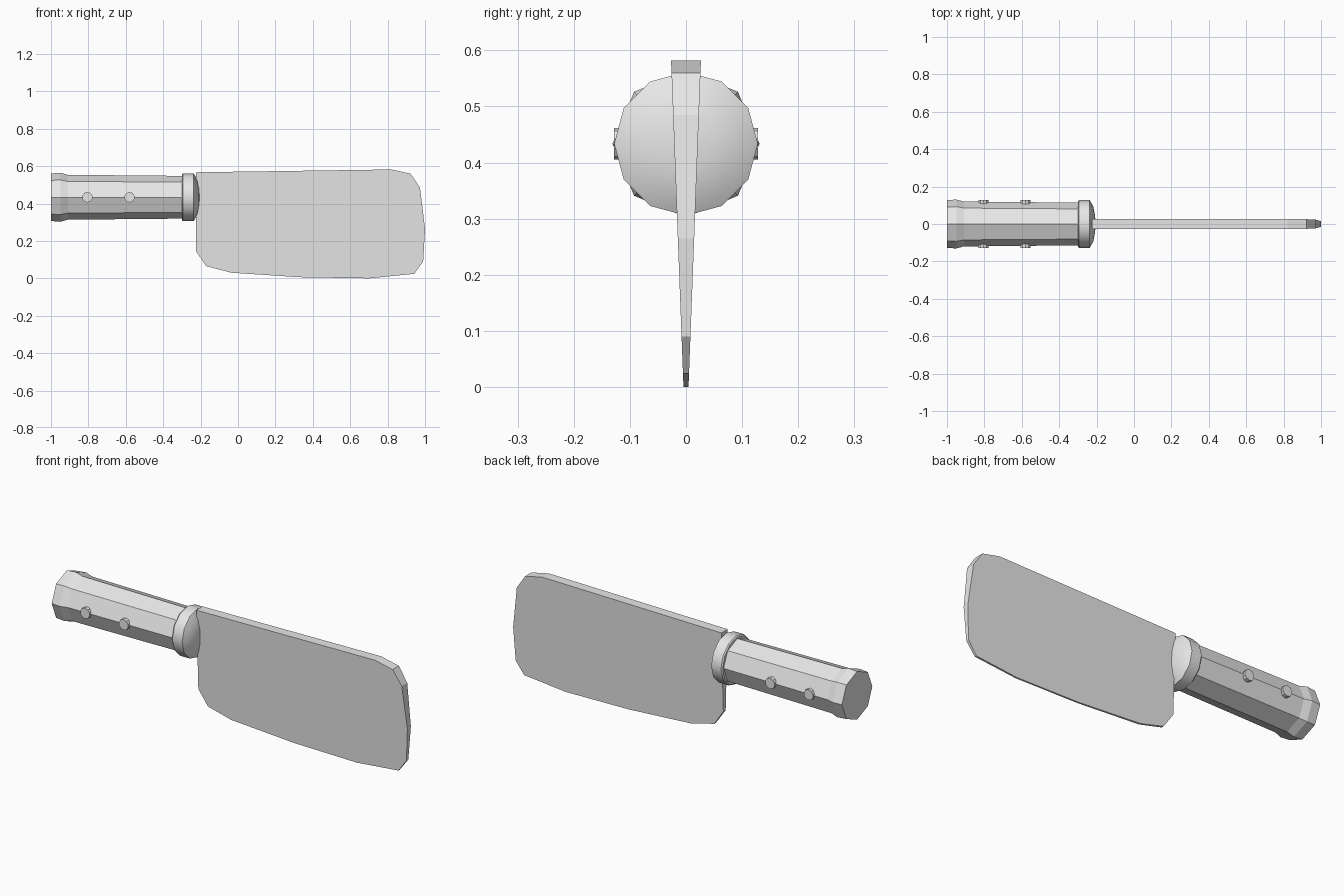
import bpy, bmesh, math

if "Cube" in bpy.data.objects:
    bpy.data.objects.remove(bpy.data.objects["Cube"])

CZ = 0.4335  # height of the handle axis

steel = bpy.data.materials.new("light_grey")
steel.diffuse_color = (0.8, 0.8, 0.8, 1)
steel.use_nodes = True
steel.node_tree.nodes["Principled BSDF"].inputs["Base Color"].default_value = steel.diffuse_color


def finish(name, bm):
    bmesh.ops.recalc_face_normals(bm, faces=bm.faces)
    mesh = bpy.data.meshes.new(name)
    bm.to_mesh(mesh)
    bm.free()
    mesh.materials.append(steel)
    ob = bpy.data.objects.new(name, mesh)
    bpy.context.collection.objects.link(ob)
    return ob


def lathe_x(name, profile, sides):
    """Capped rings of (x, radius) around the handle axis."""
    bm = bmesh.new()
    rings = []
    for x, r in profile:
        angles = [2 * math.pi * i / sides for i in range(sides)]
        rings.append([bm.verts.new((x, r * math.sin(a), CZ + r * math.cos(a))) for a in angles])
    for a, b in zip(rings, rings[1:]):
        for i in range(sides):
            j = (i + 1) % sides
            bm.faces.new((a[i], a[j], b[j], b[i]))
    bm.faces.new(rings[0])
    bm.faces.new(rings[-1])
    return finish(name, bm)


def cylinder_y(name, x, z, radius, half, sides):
    bm = bmesh.new()
    bmesh.ops.create_cone(bm, cap_ends=True, segments=sides, radius1=radius,
                          radius2=radius, depth=2 * half)
    for v in bm.verts:
        v.co = (x + v.co.x, v.co.z, z + v.co.y)
    return finish(name, bm)


# Blade: outline whose thickness narrows towards the cutting edge
outline = [(-0.225, 0.567), (0.82, 0.582), (0.922, 0.56), (0.973, 0.485),
           (1.0, 0.265), (0.99, 0.09), (0.942, 0.024), (0.7, 0.0), (0.33, 0.006),
           (-0.035, 0.03), (-0.17, 0.065), (-0.225, 0.145)]
bm = bmesh.new()
sides = []
for s in (-1, 1):
    sides.append([bm.verts.new((x, s * (0.0045 + 0.038 * z), z)) for x, z in outline])
    bm.faces.new(sides[-1])
for i in range(len(outline)):
    j = (i + 1) % len(outline)
    bm.faces.new((sides[0][i], sides[0][j], sides[1][j], sides[1][i]))
blade = finish("blade", bm)

# Hanging hole
cutter = cylinder_y("hole_cutter", 0.8, 0.445, 0.072, 0.2, 16)
cutter.hide_render = True
mod = blade.modifiers.new("hole", "BOOLEAN")
mod.operation = "DIFFERENCE"
mod.solver = "EXACT"
mod.object = cutter
bpy.context.view_layer.objects.active = blade
bpy.ops.object.modifier_apply(modifier=mod.name)
bpy.data.objects.remove(cutter)

# Octagonal handle with flared butt
lathe_x("handle", [(-1.0, 0.127), (-0.95, 0.131), (-0.91, 0.12), (-0.28, 0.114)], 8)

# Collar with a softly domed front
collar = lathe_x("collar", [(-0.3, 0.122), (-0.294, 0.128), (-0.237, 0.128),
                            (-0.218, 0.095), (-0.208, 0.045), (-0.206, 0.012)], 12)
bpy.ops.object.select_all(action="DESELECT")
collar.select_set(True)
bpy.context.view_layer.objects.active = collar
bpy.ops.object.shade_smooth_by_angle(angle=math.radians(40))

# Rivets through the handle
for n, x in enumerate((-0.805, -0.58)):
    cylinder_y(f"rivet_{n + 1}", x, CZ, 0.028, 0.128, 10)
